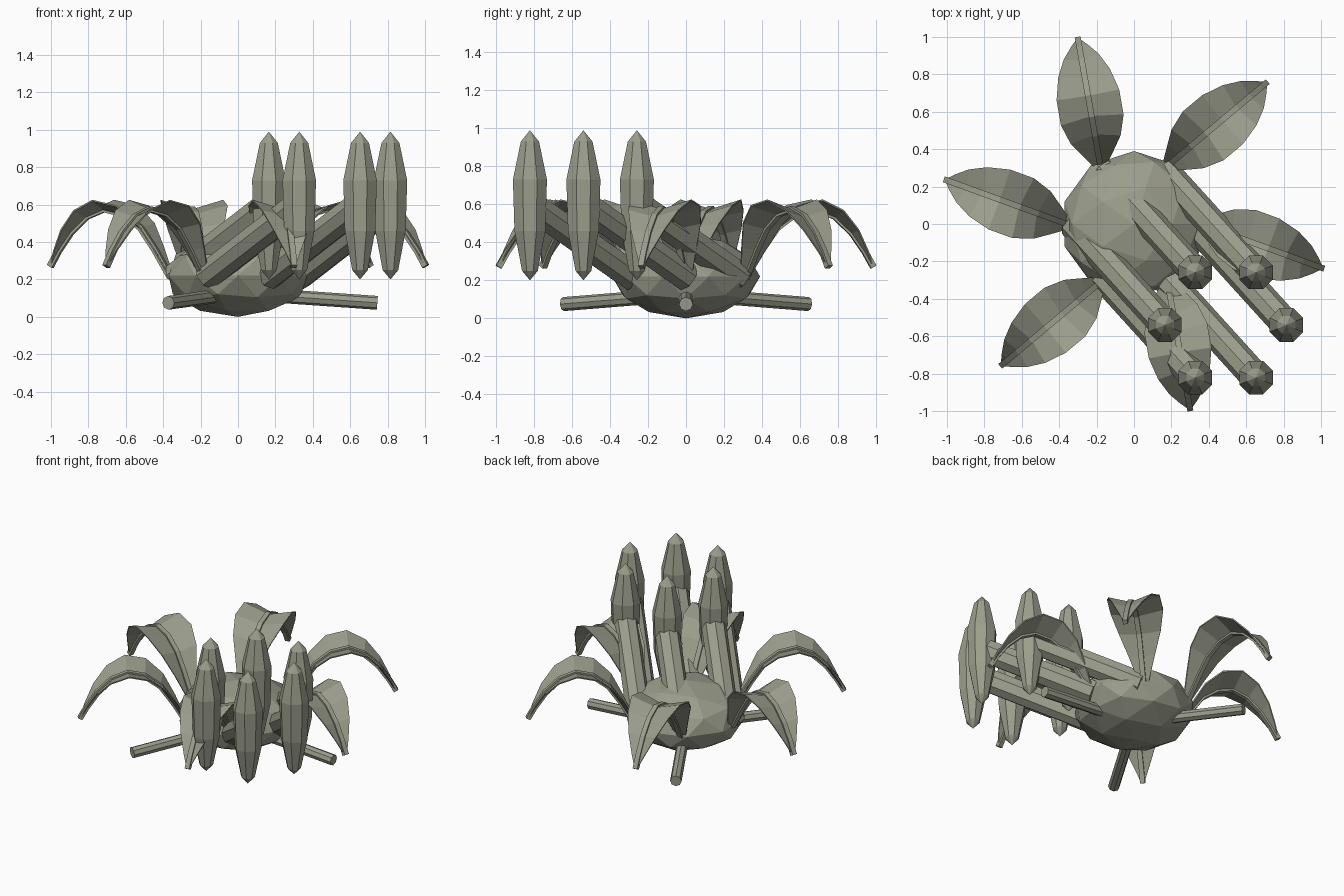
import bpy, bmesh, math
from mathutils import Vector, Matrix

if "Cube" in bpy.data.objects:
    bpy.data.objects.remove(bpy.data.objects["Cube"])

COLOUR = (0.33, 0.34, 0.265, 1)
mat = bpy.data.materials.new("olive_grey")
mat.use_nodes = True
mat.diffuse_color = COLOUR
bsdf = mat.node_tree.nodes["Principled BSDF"]
bsdf.inputs["Base Color"].default_value = COLOUR
bsdf.inputs["Roughness"].default_value = 0.8


def finish(name, bm):
    """Turn a bmesh into a flat shaded object."""
    bmesh.ops.recalc_face_normals(bm, faces=bm.faces)
    mesh = bpy.data.meshes.new(name)
    bm.to_mesh(mesh)
    bm.free()
    mesh.materials.append(mat)
    obj = bpy.data.objects.new(name, mesh)
    bpy.context.collection.objects.link(obj)
    return obj


def loft(bm, rings, caps=True):
    """Skin a list of closed rings of points."""
    rows = [[bm.verts.new(p) for p in ring] for ring in rings]
    n = len(rows[0])
    for a, b in zip(rows, rows[1:]):
        for i in range(n):
            j = (i + 1) % n
            bm.faces.new((a[i], a[j], b[j], b[i]))
    if caps:
        bm.faces.new(rows[0])
        bm.faces.new(rows[-1])


def rod(name, start, end, radius, sides=8):
    start, end = Vector(start), Vector(end)
    axis = end - start
    bm = bmesh.new()
    place = Matrix.Translation((start + end) / 2) @ axis.to_track_quat("Z", "Y").to_matrix().to_4x4()
    bmesh.ops.create_cone(bm, cap_ends=True, segments=sides, radius1=radius,
                          radius2=radius, depth=axis.length, matrix=place)
    return finish(name, bm)


def polar(radius, degrees, z):
    a = math.radians(degrees)
    return Vector((radius * math.cos(a), radius * math.sin(a), z))


# Squashed faceted body
bm = bmesh.new()
bmesh.ops.create_icosphere(bm, subdivisions=2, radius=1)
bmesh.ops.scale(bm, vec=(0.39, 0.39, 0.22), verts=bm.verts)
bmesh.ops.translate(bm, vec=(0, 0, 0.22), verts=bm.verts)
finish("body", bm)

# Six parallel stalks, each carrying an upright bulb
BULB = [(0.0, 0.2), (0.045, 0.25), (0.088, 0.46), (0.097, 0.73), (0.052, 0.93), (0.0, 0.99)]
lean = Vector((0.49, -0.54, 0.38))
for k in range(6):
    root = polar(0.325, 60 * k, 0.22)
    top = root + lean
    rod(f"stalk_{k + 1}", root, top, 0.08)
    bm = bmesh.new()
    loft(bm, [[polar(r, 45 * i + 22.5, z) + Vector((top.x, top.y, 0)) for i in range(8)]
              for r, z in BULB], caps=False)
    bmesh.ops.remove_doubles(bm, verts=bm.verts, dist=0.0005)
    finish(f"bulb_{k + 1}", bm)

# Three low legs
for k in range(3):
    rod(f"leg_{k + 1}", polar(0.1, 120 * k, 0.12), polar(0.745, 120 * k, 0.075), 0.037)

# Arched leaves: distance out, height, half width
ARCH = [(0.0, 0.21, 0.03), (0.09, 0.36, 0.085), (0.17, 0.475, 0.135), (0.27, 0.55, 0.17),
        (0.38, 0.575, 0.17), (0.48, 0.535, 0.14), (0.57, 0.45, 0.095), (0.64, 0.35, 0.045),
        (0.685, 0.27, 0.008)]


def leaf_normals():
    """Upward normal of the arch at every point."""
    out = []
    for i in range(len(ARCH)):
        a, b = ARCH[max(i - 1, 0)], ARCH[min(i + 1, len(ARCH) - 1)]
        out.append(Vector((a[1] - b[1], 0, b[0] - a[0])).normalized())
    return out


def build_leaf(name, place):
    blade, rib = bmesh.new(), bmesh.new()
    blade_rings, rib_rings = [], []
    side = Vector((0, 1, 0))
    for (s, z, w), up in zip(ARCH, leaf_normals()):
        mid = Vector((s, 0, z))
        rise = up * (w * 0.3)
        thick = up * 0.008
        edge_l, edge_r = mid + side * w + rise, mid - side * w + rise
        blade_rings.append([edge_l, mid, edge_r, edge_r - thick, mid - thick, edge_l - thick])
        h = 0.016
        rib_rings.append([mid + side * h + up * h, mid - side * h + up * h,
                          mid - side * h - up * h, mid + side * h - up * h])
    loft(blade, blade_rings)
    loft(rib, rib_rings)
    for bm, label in ((blade, "blade"), (rib, "rib")):
        bmesh.ops.transform(bm, matrix=place, verts=bm.verts)
        finish(f"{name}_{label}", bm)


for k in range(6):
    place = (Matrix.Translation(polar(0.36, 60 * k, 0))
             @ Matrix.Rotation(math.radians(60 * k - 20), 4, "Z"))
    build_leaf(f"leaf_{k + 1}", place)
